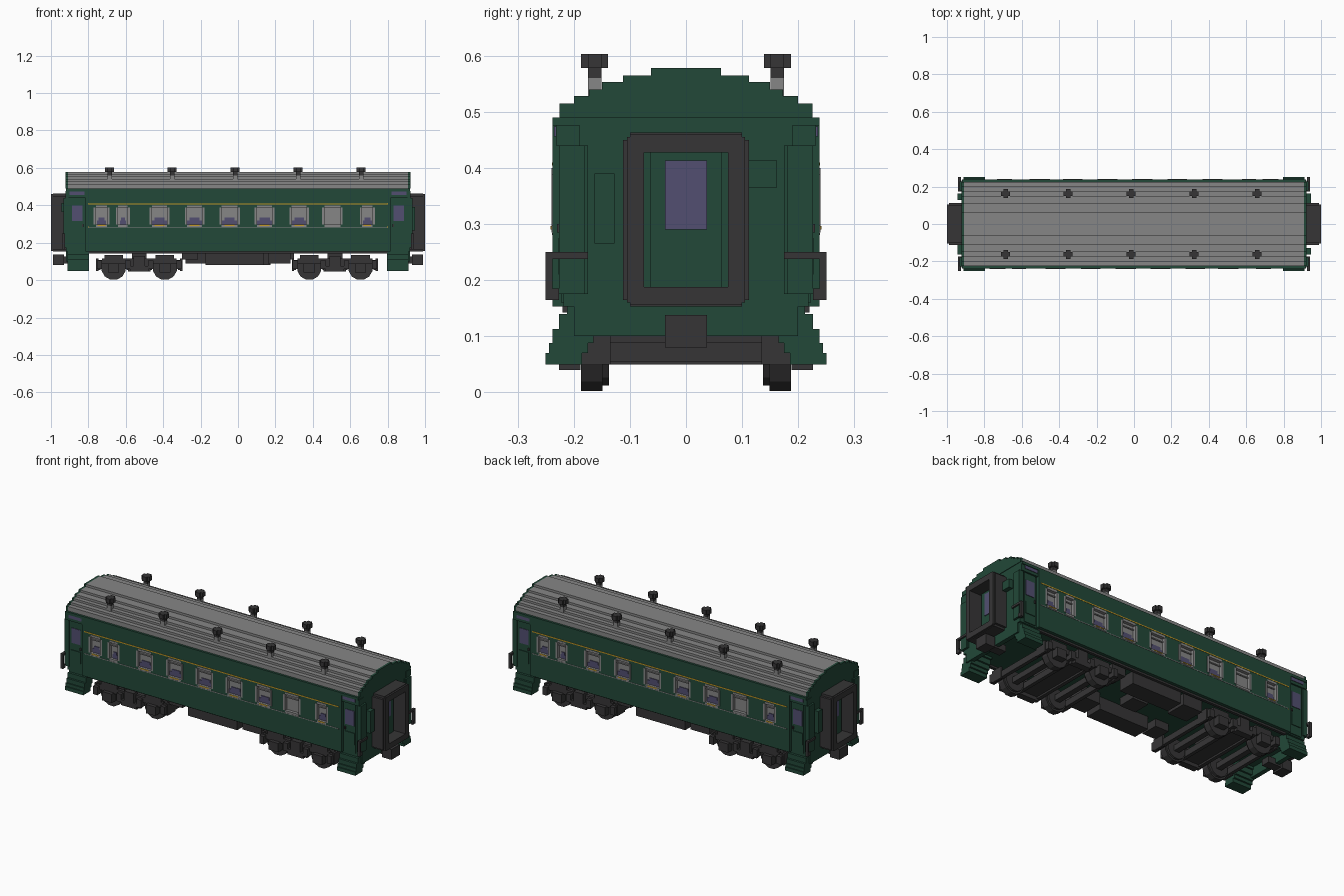
import bpy, bmesh, math
from mathutils import Matrix

old = bpy.data.objects.get("Cube")
if old:
    bpy.data.objects.remove(old)


def material(name, rgb):
    m = bpy.data.materials.new(name)
    m.use_nodes = True
    m.diffuse_color = (*rgb, 1)
    b = m.node_tree.nodes["Principled BSDF"]
    b.inputs["Base Color"].default_value = (*rgb, 1)
    b.inputs["Roughness"].default_value = 0.8
    return m


GREEN = material("dark green", (0.016, 0.065, 0.040))
GREY = material("roof grey", (0.24, 0.24, 0.24))
DARK = material("charcoal", (0.037, 0.036, 0.037))
GLASS = material("violet glass", (0.085, 0.078, 0.165))
GOLD = material("gold trim", (0.55, 0.32, 0.02))


def finish(name, bm, mat):
    me = bpy.data.meshes.new(name)
    bm.to_mesh(me)
    bm.free()
    me.materials.append(mat)
    ob = bpy.data.objects.new(name, me)
    bpy.context.collection.objects.link(ob)
    return ob


def part(name, mat, boxes, mode="turn"):
    """Boxes (x0,x1,y0,y1,z0,z1); turn = half-turn copy, quad = all four corners, one = as given."""
    signs = {"one": [(1, 1)], "turn": [(1, 1), (-1, -1)],
             "quad": [(1, 1), (-1, 1), (1, -1), (-1, -1)]}[mode]
    bm = bmesh.new()
    for x0, x1, y0, y1, z0, z1 in boxes:
        for sx, sy in signs:
            mtx = Matrix.Translation((sx * (x0 + x1) / 2, sy * (y0 + y1) / 2, (z0 + z1) / 2))
            mtx = mtx @ Matrix.Diagonal((x1 - x0, y1 - y0, z1 - z0, 1))
            bmesh.ops.create_cube(bm, size=1, matrix=mtx)
    return finish(name, bm, mat)


W = 0.2375          # half width of the body
V = 0.012           # one block step
ZB, ZT = 0.285, 0.40  # window band

# Body core, floor and top beam
part("body_core", GREEN, [(-0.80, 0.80, -0.215, 0.215, 0.153, 0.49),
                          (-0.92, 0.92, -0.2, 0.2, 0.153, 0.49),
                          (-0.92, 0.92, -W, W, 0.475, 0.49)], "one")

# Windows: centre, width, curtain width
windows = [(-0.73, 0.085, 0.05), (-0.615, 0.075, 0.03), (-0.42, 0.105, 0.08),
           (-0.232, 0.105, 0.08), (-0.045, 0.11, 0.08), (0.142, 0.105, 0.085),
           (0.327, 0.105, 0.075), (0.505, 0.11, 0), (0.692, 0.08, 0.05)]
wall = [(-0.80, 0.80, -W, -0.21, 0.153, ZB), (-0.80, 0.80, -W, -0.21, ZT, 0.476)]
frames, panes, curtains, sills = [], [], [], []
edge = -0.80
for c, w, cw in windows:
    a, b = c - w / 2, c + w / 2
    wall.append((edge, a, -W, -0.21, ZB, ZT))
    edge = b
    for x in (a, b - V):
        for z in (ZB, ZT - V):
            wall.append((x, x + V, -W, -0.21, z, z + V))
        frames.append((x, x + V, -W - 0.002, -0.214, ZB + V, ZT - V))
    for z in (ZB, ZT - V):
        frames.append((a + V, b - V, -W - 0.002, -0.214, z, z + V))
    frames.append((a + V, b - V, -0.228, -0.214, 0.366, 0.372))
    panes.append((a + V, b - V, -0.222, -0.214, ZB + V, ZT - V))
    if cw:
        curtains.append((c - cw / 2, c + cw / 2, -0.226, -0.220, ZB + V, 0.320))
        curtains.append((c - cw / 3, c + cw / 3, -0.226, -0.220, 0.320, 0.334))
        if w > 0.076:
            sills.append((c - w * 0.25, c + w * 0.25, -W - 0.004, -W, 0.290, 0.296))
wall.append((edge, 0.80, -W, -0.21, ZB, ZT))
part("side_walls", GREEN, wall)
part("window_frames", GREY, frames)
part("window_panes", GREY, panes)
part("window_curtains", GLASS, curtains)
part("window_sills", GOLD, sills)
part("upper_stripe", GOLD, [(-0.80, 0.80, -W - 0.0015, -W, 0.404, 0.410)])
part("lower_stripe", GREY, [(-0.80, 0.80, -W - 0.0015, -W, 0.280, 0.284)])
part("stripe_ends", GOLD, [(0.80, 0.802, 0.22, W, z, z + 0.01) for z in (0.279, 0.403)], "quad")

# Stepped roof with green end caps
roof, caps = [], []
for half, z0, z1 in [(0.225, 0.49, 0.515), (0.2, 0.515, 0.528), (0.173, 0.528, 0.54),
                     (0.15, 0.54, 0.553), (0.1125, 0.553, 0.565), (0.0625, 0.565, 0.578)]:
    roof.append((-0.91, 0.91, -half, half, z0, z1))
    caps.append((0.91, 0.923, -half, half, z0, z1))
part("roof", GREY, roof, "one")
part("roof_end_caps", GREEN, caps)

# Roof ventilators
stems, vent_caps = [], []
for x in (-0.687, -0.352, -0.015, 0.321, 0.658):
    for y in (-0.163, 0.163):
        stems.append((x - V, x + V, y - V, y + V, 0.52, 0.56))
        vent_caps.append((x - V, x + V, y - V, y + V, 0.56, 0.58))
        vent_caps.append((x - 0.024, x + 0.024, y - V, y + V, 0.578, 0.603))
        vent_caps.append((x - V, x + V, y - 0.024, y + 0.024, 0.578, 0.603))
part("ventilator_stems", GREY, stems, "one")
part("ventilator_caps", DARK, vent_caps, "one")

# Entrance vestibules with side doors
part("vestibule_walls", GREEN, [(0.80, 0.92, 0.19, 0.218, 0.153, 0.445),
                                (0.80, 0.923, 0.19, 0.232, 0.44, 0.476),
                                (0.80, 0.815, 0.19, W, 0.153, 0.476),
                                (0.905, 0.925, 0.175, 0.226, 0.175, 0.44),
                                (0.92, 0.932, 0.180, 0.226, 0.175, 0.44)], "quad")
part("side_doors", GREEN, [(0.825, 0.895, 0.21, 0.223, 0.16, 0.44),
                           (0.83, 0.89, 0.21, 0.227, 0.21, 0.275)], "quad")
part("side_door_windows", GLASS, [(0.832, 0.888, 0.222, 0.226, 0.315, 0.40),
                                  (0.82, 0.90, 0.231, 0.235, 0.456, 0.474)], "quad")
part("side_door_handles", DARK, [(0.826, 0.834, 0.222, 0.230, 0.285, 0.30)], "quad")
part("end_handrails", DARK, [(0.925, 0.94, 0.175, 0.25, 0.238, 0.25),
                             (0.925, 0.94, 0.226, 0.25, 0.165, 0.185),
                             (0.925, 0.94, 0.238, 0.25, 0.165, 0.25)], "quad")

# Boarding steps
part("boarding_steps", GREEN, [(0.797, 0.912, 0.185, 0.25, 0.05, 0.070),
                               (0.797, 0.912, 0.175, 0.244, 0.070, 0.088),
                               (0.797, 0.912, 0.165, W, 0.088, 0.1125),
                               (0.797, 0.912, 0.155, 0.226, 0.1125, 0.14),
                               (0.797, 0.912, 0.145, 0.2125, 0.14, 0.155)], "quad")
part("end_beams", GREEN, [(0.895, 0.92, -0.2, 0.2, 0.10, 0.155)])

# End walls, gangways and end doors
part("end_boxes", GREEN, [(0.918, 0.945, 0.112, 0.162, 0.365, 0.413),
                          (0.918, 0.945, -0.163, -0.127, 0.265, 0.39)])
part("gangway_frames", DARK, [(0.92, 0.99, 0.075, 0.1125, 0.165, 0.45),
                              (0.92, 0.99, -0.1125, -0.075, 0.165, 0.45),
                              (0.92, 0.99, -0.1, 0.1, 0.427, 0.463),
                              (0.92, 0.99, -0.1, 0.1, 0.153, 0.1875),
                              (0.988, 1.0, 0.075, 0.105, 0.16, 0.455),
                              (0.988, 1.0, -0.105, -0.075, 0.16, 0.455),
                              (0.988, 1.0, -0.1, 0.1, 0.427, 0.460),
                              (0.988, 1.0, -0.1, 0.1, 0.156, 0.1875)])
part("end_doors", GREEN, [(0.915, 0.932, -0.063, 0.063, 0.1875, 0.427)])
part("end_door_windows", GLASS, [(0.930, 0.936, -0.0375, 0.0375, 0.29, 0.413)])
part("couplers", DARK, [(0.93, 0.99, -0.0375, 0.0375, 0.08, 0.138),
                        (0.85, 0.94, -0.025, 0.025, 0.09, 0.125)])

# Bogies
wheels = bmesh.new()
frame, boxes = [], []
for bx in (-0.528, 0.518):
    frame += [(bx - 0.05, bx + 0.05, -0.19, 0.19, 0.065, 0.10),
              (bx - 0.04, bx + 0.04, -0.11, 0.11, 0.10, 0.155)]
    for s in (-1, 1):
        y0, y1 = sorted((s * 0.188, s * 0.206))
        o0, o1 = sorted((s * 0.188, s * 0.226))
        i0, i1 = sorted((s * 0.135, s * 0.205))
        frame += [(bx - 0.20, bx + 0.20, y0, y1, 0.085, 0.115),
                  (bx - 0.06, bx + 0.06, y0, y1, 0.045, 0.10),
                  (bx - 0.225, bx + 0.225, y0, y1, 0.098, 0.108)]
        boxes.append((bx - 0.05, bx + 0.05, o0, o1, 0.045, 0.075))
        boxes.append((bx - 0.03, bx + 0.03, o0, o1, 0.075, 0.13))
        for e in (-1, 1):
            wx = bx + e * 0.137
            bx0, bx1 = sorted((bx + e * 0.218, bx + e * 0.23))
            frame.append((bx0, bx1, i0, i1, 0.05, 0.115))
            boxes.append((wx - 0.03, wx + 0.03, o0, o1, 0.04, 0.09))
            boxes.append((wx - 0.05, wx + 0.05, y0, y1, 0.09, 0.135))
            for d in (-0.075, 0.075):
                boxes.append((wx + d - 0.014, wx + d + 0.014, o0, o1, 0.06, 0.105))
            for y, r, t in ((0.168, 0.066, 0.038), (0.144, 0.056, 0.014)):
                mtx = Matrix.Translation((wx, s * y, 0.066)) @ Matrix.Rotation(math.pi / 2, 4, "X") @ Matrix.Rotation(math.pi / 12, 4, "Z")
                bmesh.ops.create_cone(wheels, cap_ends=True, segments=12, radius1=r,
                                      radius2=r, depth=t, matrix=mtx)
    for e in (-1, 1):
        wx = bx + e * 0.137
        frame.append((wx - 0.016, wx + 0.016, -0.16, 0.16, 0.05, 0.082))
        frame.append((wx - 0.09, wx - 0.07, -0.19, 0.19, 0.055, 0.09))
        frame.append((wx + 0.07, wx + 0.09, -0.19, 0.19, 0.055, 0.09))
finish("wheels", wheels, DARK)
part("bogie_frames", DARK, frame, "one")
part("axle_boxes", DARK, boxes, "one")

# Underfloor equipment
part("underfloor_boxes", DARK, [(-0.175, 0.135, -0.2, -0.10, 0.082, 0.155),
                                (0.16, 0.28, -0.19, -0.07, 0.09, 0.155),
                                (-0.30, -0.215, -0.19, -0.09, 0.11, 0.155),
                                (-0.05, 0.05, -0.05, 0.05, 0.11, 0.155)])
part("underfloor_rails", DARK, [(-0.8, 0.8, 0.205, 0.22, 0.142, 0.154)], "quad")
